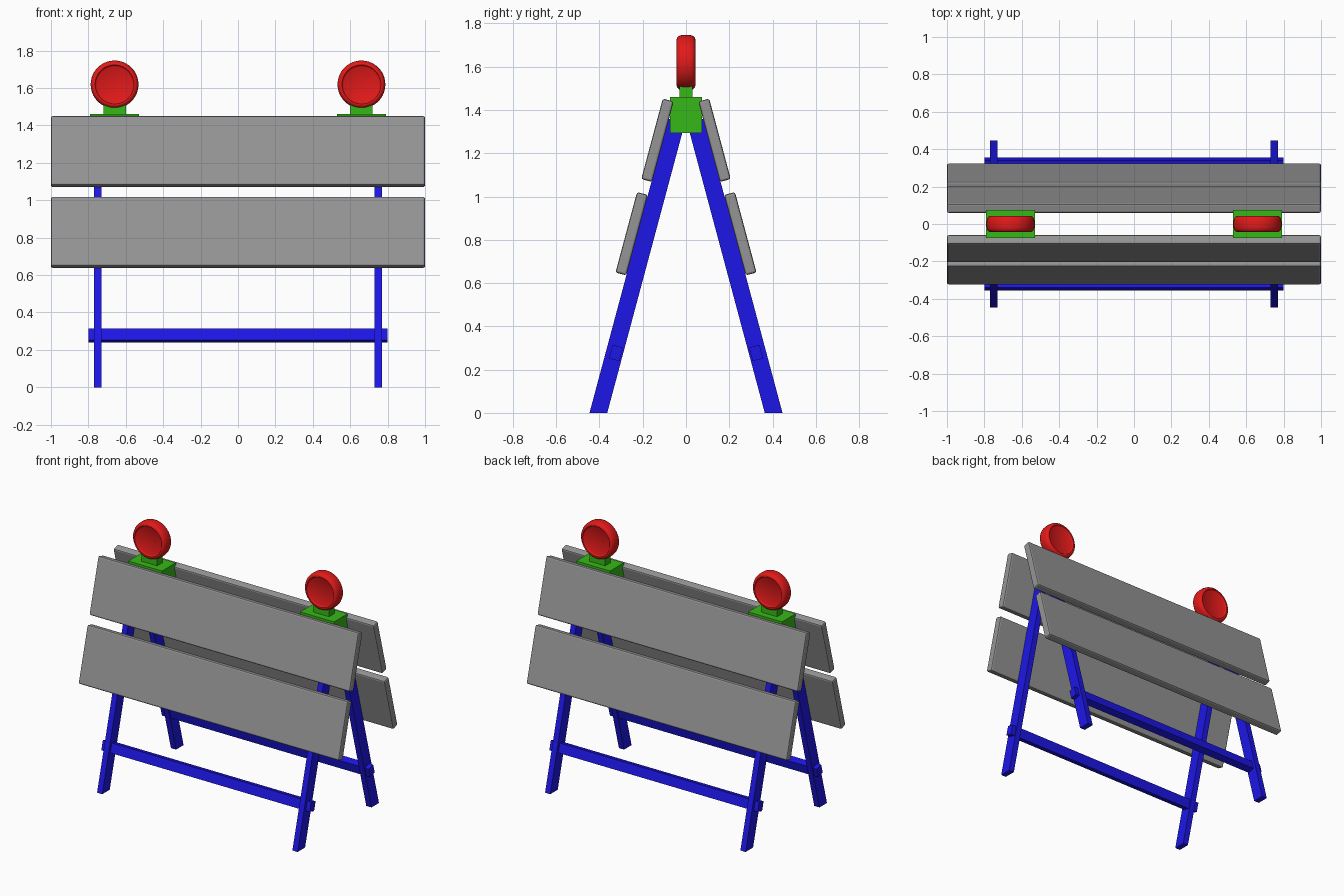
import bpy, bmesh, math
from mathutils import Matrix

if "Cube" in bpy.data.objects:
    bpy.data.objects.remove(bpy.data.objects["Cube"])

TILT = math.radians(15)


def material(name, rgb):
    m = bpy.data.materials.new(name)
    m.diffuse_color = (*rgb, 1)
    m.use_nodes = True
    m.node_tree.nodes["Principled BSDF"].inputs["Base Color"].default_value = m.diffuse_color
    return m


BLUE = material("blue", (0.012, 0.008, 0.8))
GREEN = material("green", (0.037, 0.48, 0.009))
RED = material("red", (0.76, 0.01, 0.01))
GREY = material("board_grey", (0.3, 0.3, 0.3))


def finish(name, bm, mat=None, smooth=False):
    bmesh.ops.recalc_face_normals(bm, faces=bm.faces)
    me = bpy.data.meshes.new(name)
    bm.to_mesh(me)
    bm.free()
    ob = bpy.data.objects.new(name, me)
    bpy.context.collection.objects.link(ob)
    if mat:
        me.materials.append(mat)
    if smooth:
        bpy.ops.object.select_all(action='DESELECT')
        ob.select_set(True)
        bpy.context.view_layer.objects.active = ob
        bpy.ops.object.shade_smooth_by_angle(angle=math.radians(35))
    return ob


def box(name, loc, size, tilt=0, mat=None, bevel=0):
    bm = bmesh.new()
    bmesh.ops.create_cube(bm, size=1, matrix=Matrix.Diagonal((*size, 1)))
    if bevel:
        bmesh.ops.bevel(bm, geom=bm.edges[:], offset=bevel, segments=2,
                        profile=0.5, affect='EDGES')
    bm.transform(Matrix.Translation(loc) @ Matrix.Rotation(tilt, 4, 'X'))
    return finish(name, bm, mat)


def prism(name, profile, x, width, mat):
    # y-z profile extruded along x
    bm = bmesh.new()
    face = bm.faces.new([bm.verts.new((x - width / 2, y, z)) for y, z in profile])
    ext = bmesh.ops.extrude_face_region(bm, geom=[face])
    bmesh.ops.translate(bm, vec=(width, 0, 0),
                        verts=[v for v in ext["geom"] if isinstance(v, bmesh.types.BMVert)])
    return finish(name, bm, mat)


def lamp(name, x):
    # lathed lens: rounded rim with a shallow recess on both faces
    half = [(0, 0.033), (0.095, 0.033), (0.100, 0.036), (0.104, 0.042), (0.108, 0.043),
            (0.116, 0.040), (0.122, 0.034), (0.126, 0.025), (0.128, 0.012)]
    profile = half + [(r, -y) for r, y in reversed(half)]
    bm = bmesh.new()
    vs = [bm.verts.new((r, y, 0)) for r, y in profile]
    es = [bm.edges.new(p) for p in zip(vs, vs[1:])]
    bmesh.ops.spin(bm, geom=vs + es, cent=(0, 0, 0), axis=(0, 1, 0),
                   angle=math.tau, steps=40)
    bmesh.ops.remove_doubles(bm, verts=bm.verts[:], dist=0.0005)
    bm.transform(Matrix.Translation((x, 0, 1.619)))
    finish(name, bm, RED, smooth=True)


for s, face in ((-1, "front"), (1, "back")):
    # boards
    for row, y, z in (("upper", 0.132, 1.26), ("lower", 0.251, 0.828)):
        box(f"{face}_{row}_board", (0, s * y, z), (2, 0.052, 0.385), s * TILT, GREY, 0.01)
    # lower crossbar
    box(face + "_crossbar", (0, s * 0.324, 0.277), (1.6, 0.05, 0.065), s * TILT, BLUE)
    # splayed legs with feet cut level
    k = math.tan(TILT)
    leg = [(0.364, 0), (0.446, 0), (0.446 - k * 1.36, 1.36), (0.364 - k * 1.34, 1.34)]
    for x, side in ((-0.75, "left"), (0.75, "right")):
        prism(f"{face}_{side}_leg", [(s * y, z) for y, z in leg], x, 0.04, BLUE)

# lamp brackets, necks and lamps
for s, side in ((-1, "left"), (1, "right")):
    x = s * 0.66
    box(side + "_bracket", (x, 0, 1.377), (0.26, 0.15, 0.167), mat=GREEN)
    box(side + "_lamp_neck", (x, 0, 1.482), (0.12, 0.06, 0.065), mat=GREEN)
    lamp(side + "_lamp", x)
